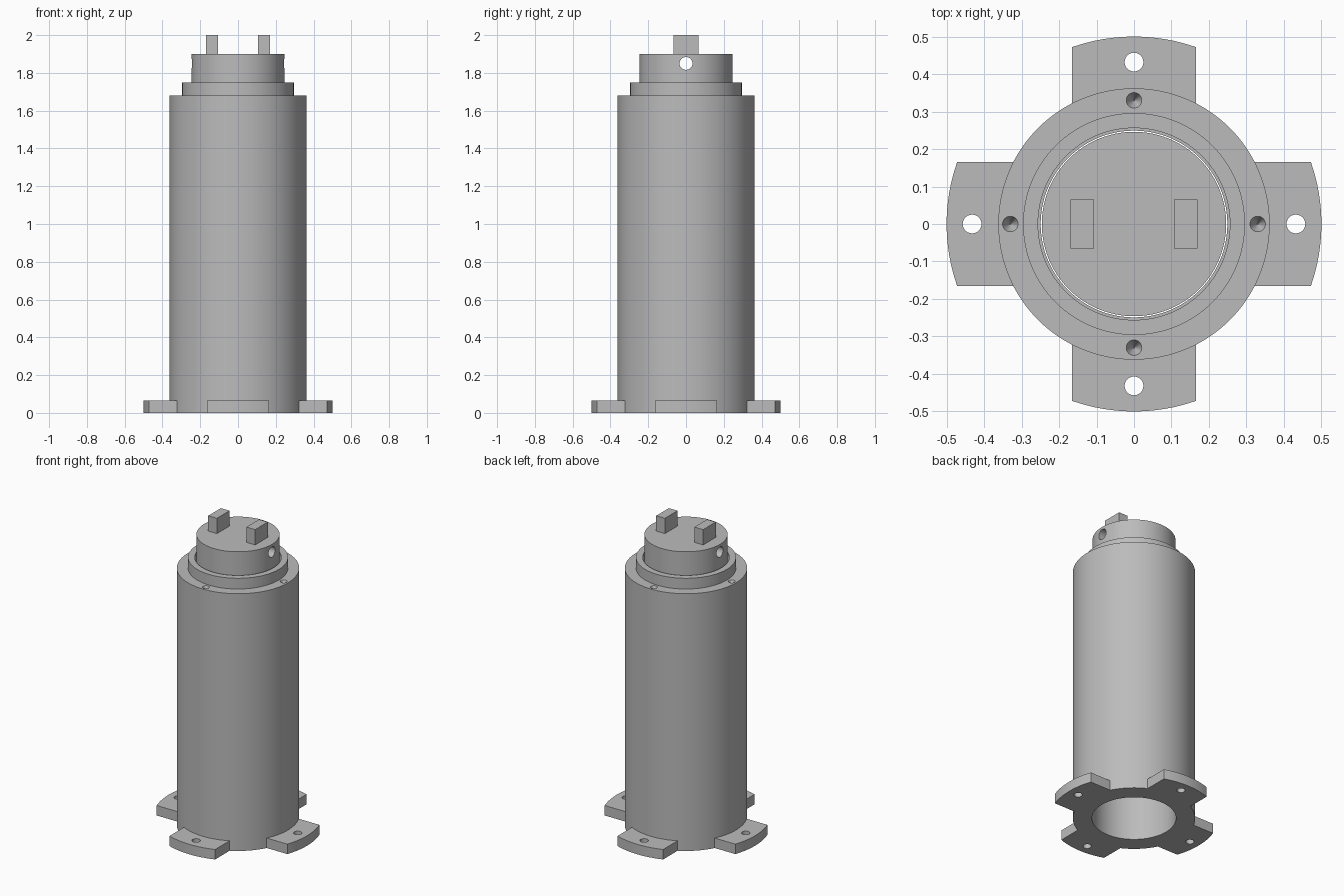
import bpy
import bmesh
from math import sin, cos, asin, pi
from mathutils import Matrix

cube = bpy.data.objects.get("Cube")
if cube:
    bpy.data.objects.remove(cube, do_unlink=True)

steel = bpy.data.materials.new("grey steel")
steel.use_nodes = True
colour = (0.5, 0.5, 0.5, 1)
steel.diffuse_color = colour
steel.node_tree.nodes["Principled BSDF"].inputs["Base Color"].default_value = colour

SEGMENTS = 128


def finish(name, bm):
    bmesh.ops.recalc_face_normals(bm, faces=bm.faces)
    mesh = bpy.data.meshes.new(name)
    bm.to_mesh(mesh)
    bm.free()
    mesh.materials.append(steel)
    obj = bpy.data.objects.new(name, mesh)
    bpy.context.collection.objects.link(obj)
    return obj


def ring(name, outer, inner, z0, z1):
    """Hollow cylinder, spun from a rectangular section."""
    bm = bmesh.new()
    section = [(outer, z0), (outer, z1), (inner, z1), (inner, z0)]
    loops = [[bm.verts.new((r * cos(2 * pi * i / SEGMENTS), r * sin(2 * pi * i / SEGMENTS), z))
              for r, z in section] for i in range(SEGMENTS)]
    for i, a in enumerate(loops):
        b = loops[(i + 1) % SEGMENTS]
        for j in range(4):
            k = (j + 1) % 4
            bm.faces.new((a[j], b[j], b[k], a[k]))
    return finish(name, bm)


def cylinder(name, bottom, top, length, place, segments=SEGMENTS):
    bm = bmesh.new()
    bmesh.ops.create_cone(bm, cap_ends=True, segments=segments, radius1=bottom,
                          radius2=top, depth=length, matrix=place)
    return finish(name, bm)


def box(name, size, centre):
    bm = bmesh.new()
    bmesh.ops.create_cube(bm, size=1, matrix=Matrix.Translation(centre) @ Matrix.Diagonal((*size, 1)))
    return finish(name, bm)


def foot_tab(turn, half_width=0.165, reach=0.5, height=0.065):
    """Straight-sided tab with a rounded outer end."""
    bm = bmesh.new()
    limit = asin(half_width / reach)
    steps = 16
    outline = [(0.3, half_width), (0.3, -half_width)]
    for i in range(steps + 1):
        a = -limit + 2 * limit * i / steps
        outline.append((reach * cos(a), reach * sin(a)))
    face = bm.faces.new([bm.verts.new((x, y, 0)) for x, y in outline])
    grown = bmesh.ops.extrude_face_region(bm, geom=[face])["geom"]
    bmesh.ops.translate(bm, vec=(0, 0, height), verts=[v for v in grown if isinstance(v, bmesh.types.BMVert)])
    bmesh.ops.rotate(bm, matrix=Matrix.Rotation(turn, 3, "Z"), verts=bm.verts)
    return finish("foot_tab", bm)


def combine(target, tool, operation):
    mod = target.modifiers.new(operation.lower(), "BOOLEAN")
    mod.operation = operation
    mod.solver = "EXACT"
    mod.object = tool
    bpy.context.view_layer.objects.active = target
    bpy.ops.object.modifier_apply(modifier=mod.name)
    bpy.data.objects.remove(tool, do_unlink=True)


# Barrel with four drilled foot tabs and four conical dimples in its top rim
barrel = ring("barrel", 0.362, 0.249, 0, 1.68)
for i in range(4):
    turn = i * pi / 2
    spin = Matrix.Rotation(turn, 4, "Z")
    combine(barrel, foot_tab(turn), "UNION")
    bolt = spin @ Matrix.Translation((0.432, 0, 0.03))
    combine(barrel, cylinder("bolt_cutter", 0.025, 0.025, 0.2, bolt, 32), "DIFFERENCE")
    dimple = spin @ Matrix.Translation((0.33, 0, 1.67))
    combine(barrel, cylinder("dimple_cutter", 0.002, 0.03, 0.06, dimple, 32), "DIFFERENCE")

# Collar around the rod
collar = ring("collar", 0.296, 0.256, 1.68, 1.75)

# Rod with a sideways pin hole
rod = cylinder("rod", 0.246, 0.246, 0.9, Matrix.Translation((0, 0, 1.45)))
cross = Matrix.Translation((0, 0, 1.85)) @ Matrix.Rotation(pi / 2, 4, "Y")
combine(rod, cylinder("pin_cutter", 0.034, 0.034, 1, cross, 48), "DIFFERENCE")

# Smooth the round parts, keeping machined edges sharp
for obj in (barrel, collar, rod):
    bpy.ops.object.select_all(action="DESELECT")
    obj.select_set(True)
    bpy.context.view_layer.objects.active = obj
    bpy.ops.object.shade_smooth_by_angle(angle=pi / 6)

# Drive lugs on top of the rod
for name, side in (("left_lug", 1), ("right_lug", -1)):
    box(name, (0.063, 0.13, 0.1), (side * 0.138, 0, 1.95))
